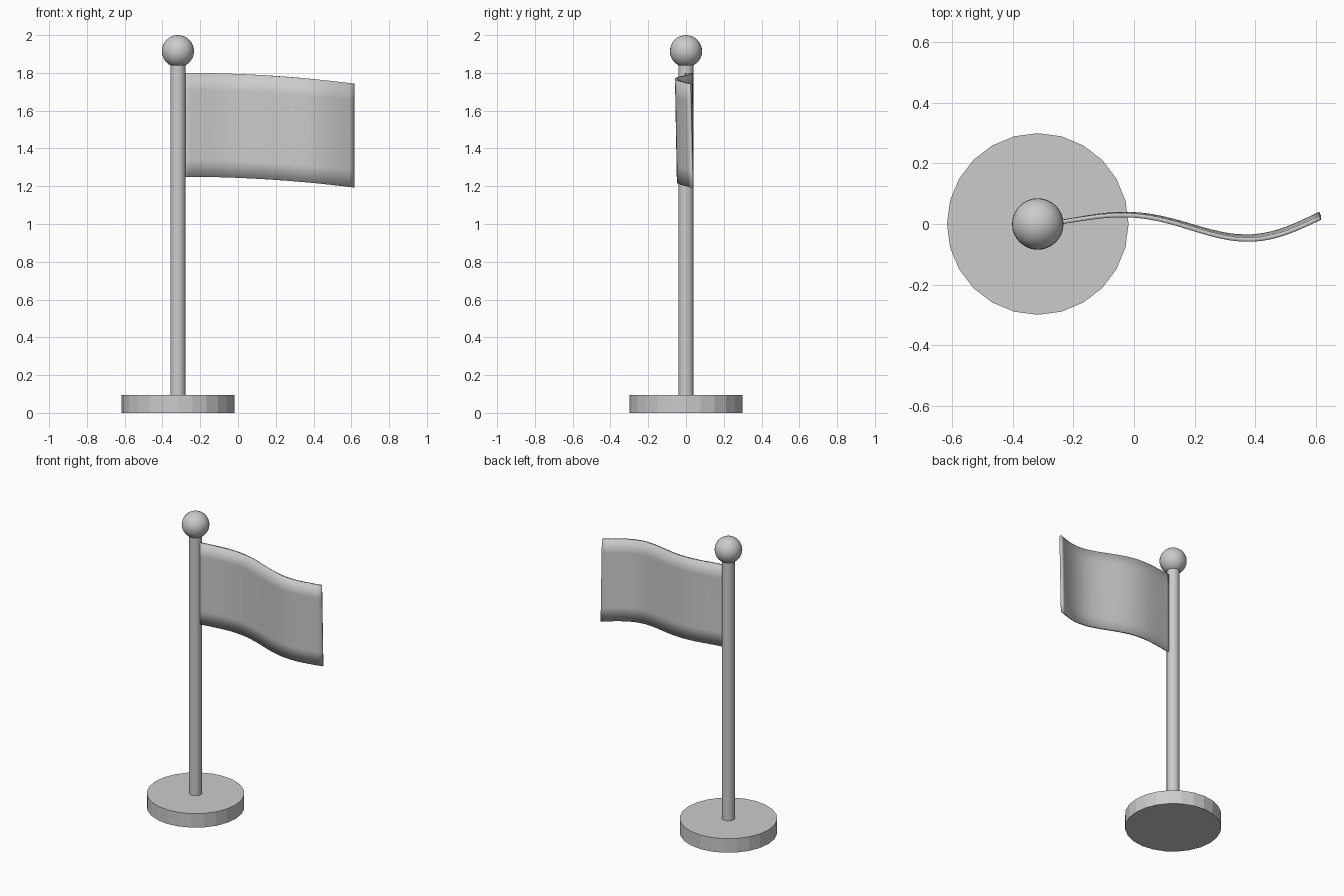
import bpy, bmesh, math

if "Cube" in bpy.data.objects:
    bpy.data.objects.remove(bpy.data.objects["Cube"])

POLE_X = -0.318


def smooth(obj, angle=40):
    bpy.ops.object.select_all(action='DESELECT')
    obj.select_set(True)
    bpy.context.view_layer.objects.active = obj
    bpy.ops.object.shade_smooth_by_angle(angle=math.radians(angle))


def cylinder(name, radius, z0, z1, sides):
    bpy.ops.mesh.primitive_cylinder_add(vertices=sides, radius=radius, depth=z1 - z0,
                                        location=(POLE_X, 0, (z0 + z1) / 2))
    obj = bpy.context.object
    obj.name = name
    return obj


# Flat-faced round base and smooth pole
cylinder("base", 0.30, 0.0, 0.095, 24)
smooth(cylinder("pole", 0.04, 0.05, 1.86, 24))

# Ball on top of the pole
bpy.ops.mesh.primitive_uv_sphere_add(segments=32, ring_count=16, radius=0.085,
                                     location=(POLE_X, 0, 1.915))
ball = bpy.context.object
ball.name = "ball_finial"
smooth(ball, 60)

# Waving flag: a grid bent by a growing sine wave, drooping and leaning at the free end
bm = bmesh.new()
bmesh.ops.create_grid(bm, x_segments=32, y_segments=6, size=0.5)
for v in bm.verts:
    t, h = v.co.x + 0.5, v.co.y + 0.5
    wave = (0.017 + 0.048 * t) * math.sin(6.6 * t)
    v.co = (-0.285 + 0.90 * t,
            wave + 0.014 * t * (1 - h),
            1.25 + 0.55 * h - 0.057 * t * t)
mesh = bpy.data.meshes.new("flag")
bm.to_mesh(mesh)
bm.free()
flag = bpy.data.objects.new("flag", mesh)
bpy.context.collection.objects.link(flag)
cloth = flag.modifiers.new("cloth_thickness", 'SOLIDIFY')
cloth.thickness = 0.014
cloth.offset = 0
for p in mesh.polygons:
    p.use_smooth = True
